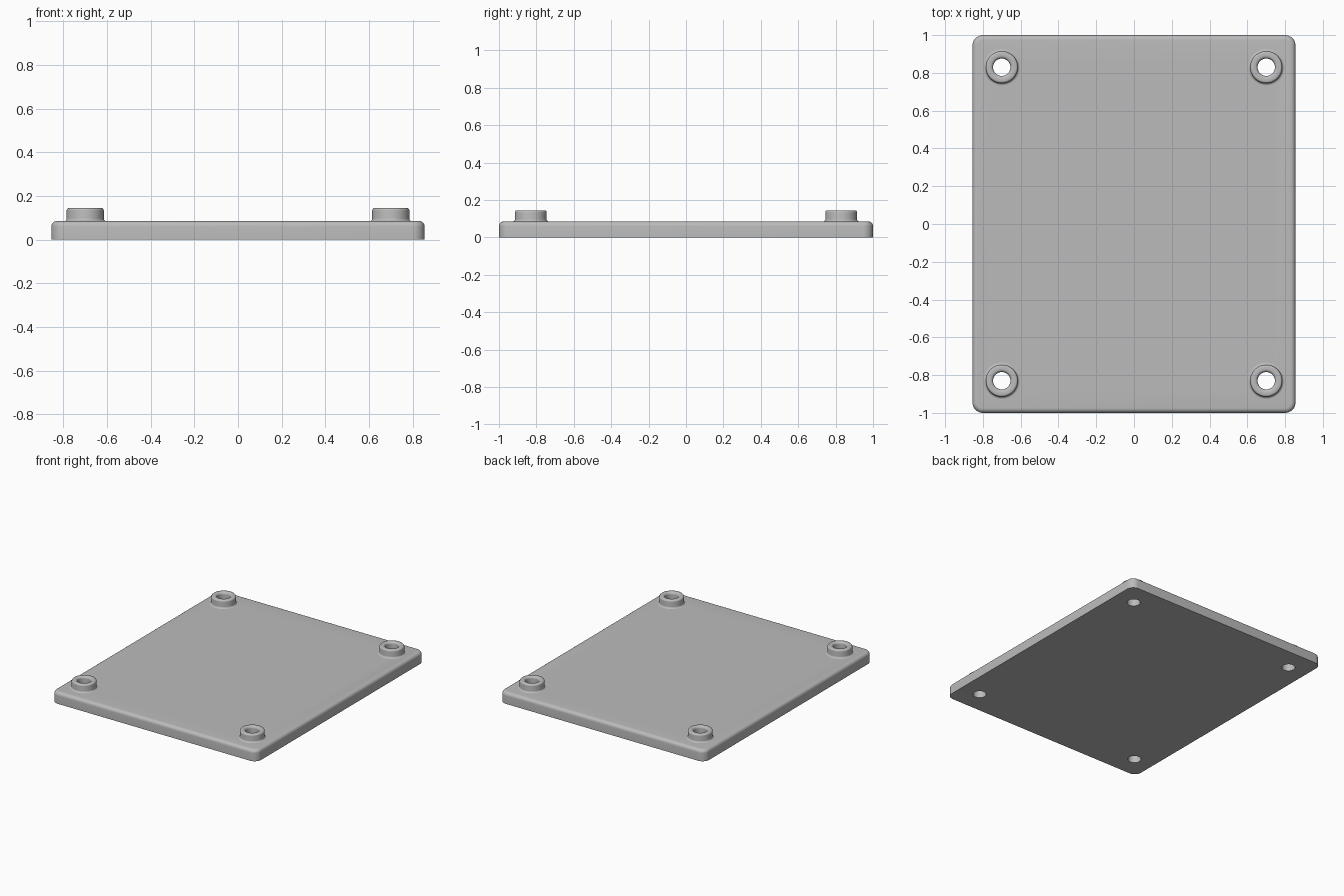
import bpy, bmesh, math

# Remove the default cube
old = bpy.data.objects.get("Cube")
if old:
    bpy.data.objects.remove(old, do_unlink=True)

HALF_X, HALF_Y, THICK = 0.855, 1.0, 0.085
BOSS_X, BOSS_Y, BOSS_TOP = 0.70, 0.83, 0.145
HOLE_R, BOSS_R = 0.046, 0.085
SEGMENTS = 48

grey = bpy.data.materials.new("plain grey")
grey.use_nodes = True
colour = (0.5, 0.5, 0.5, 1)
grey.diffuse_color = colour
grey.node_tree.nodes["Principled BSDF"].inputs["Base Color"].default_value = colour


def make_object(name, bm):
    bmesh.ops.recalc_face_normals(bm, faces=bm.faces)
    mesh = bpy.data.meshes.new(name)
    bm.to_mesh(mesh)
    bm.free()
    mesh.materials.append(grey)
    obj = bpy.data.objects.new(name, mesh)
    bpy.context.collection.objects.link(obj)
    return obj


def activate(obj):
    bpy.ops.object.select_all(action='DESELECT')
    obj.select_set(True)
    bpy.context.view_layer.objects.active = obj


def smooth(obj):
    activate(obj)
    bpy.ops.object.shade_smooth_by_angle(angle=math.radians(30))


def arc(cx, cz, radius, start, end, steps=6):
    """Points of a rounded corner in a radius/height profile."""
    angles = [math.radians(start + (end - start) * i / steps) for i in range(steps + 1)]
    return [(cx + radius * math.cos(a), cz + radius * math.sin(a)) for a in angles]


def lathe(bm, profile, x, y):
    rings = []
    for i in range(SEGMENTS):
        a = 2 * math.pi * i / SEGMENTS
        rings.append([bm.verts.new((x + r * math.cos(a), y + r * math.sin(a), z))
                      for r, z in profile])
    for i, ring in enumerate(rings):
        after = rings[(i + 1) % SEGMENTS]
        for j in range(len(profile) - 1):
            bm.faces.new((ring[j], after[j], after[j + 1], ring[j + 1]))


corners = [(sx * BOSS_X, sy * BOSS_Y) for sx in (-1, 1) for sy in (-1, 1)]

# Base plate: rounded upright corners, then a rounded top rim
bm = bmesh.new()
bmesh.ops.create_cube(bm, size=1)
for v in bm.verts:
    v.co = (v.co.x * 2 * HALF_X, v.co.y * 2 * HALF_Y, (v.co.z + 0.5) * THICK)
upright = [e for e in bm.edges if abs(e.verts[0].co.z - e.verts[1].co.z) > THICK / 2]
bmesh.ops.bevel(bm, geom=upright, offset=0.055, segments=8, profile=0.5, affect='EDGES')
rim = [e for e in bm.edges if all(v.co.z > THICK - 0.001 for v in e.verts)]
bmesh.ops.bevel(bm, geom=rim, offset=0.025, segments=6, profile=0.5, affect='EDGES')
plate = make_object("base_plate", bm)

# Screw holes cut through the plate
bm = bmesh.new()
for x, y in corners:
    lathe(bm, [(HOLE_R, -0.1), (HOLE_R, 0.2)], x, y)
bmesh.ops.holes_fill(bm, edges=[e for e in bm.edges if e.is_boundary])
cutter = make_object("hole_cutter", bm)
cutter.hide_render = True
cut = plate.modifiers.new("holes", 'BOOLEAN')
cut.operation = 'DIFFERENCE'
cut.solver = 'EXACT'
cut.object = cutter
activate(plate)
bpy.ops.object.modifier_apply(modifier=cut.name)
bpy.data.objects.remove(cutter, do_unlink=True)
smooth(plate)

# Raised bosses: hole wall, rounded lips, outer wall and a flared foot
INNER, OUTER, FOOT = 0.016, 0.012, 0.012
profile = [(HOLE_R, THICK)]
profile += arc(HOLE_R + INNER, BOSS_TOP - INNER, INNER, 180, 90)
profile += arc(BOSS_R - OUTER, BOSS_TOP - OUTER, OUTER, 90, 0)
profile += arc(BOSS_R + FOOT, THICK + FOOT, FOOT, 180, 270)
names = ["right_front_boss", "right_back_boss", "left_front_boss", "left_back_boss"]
for name, (x, y) in zip(names, corners):
    bm = bmesh.new()
    lathe(bm, profile, x, y)
    smooth(make_object(name, bm))
